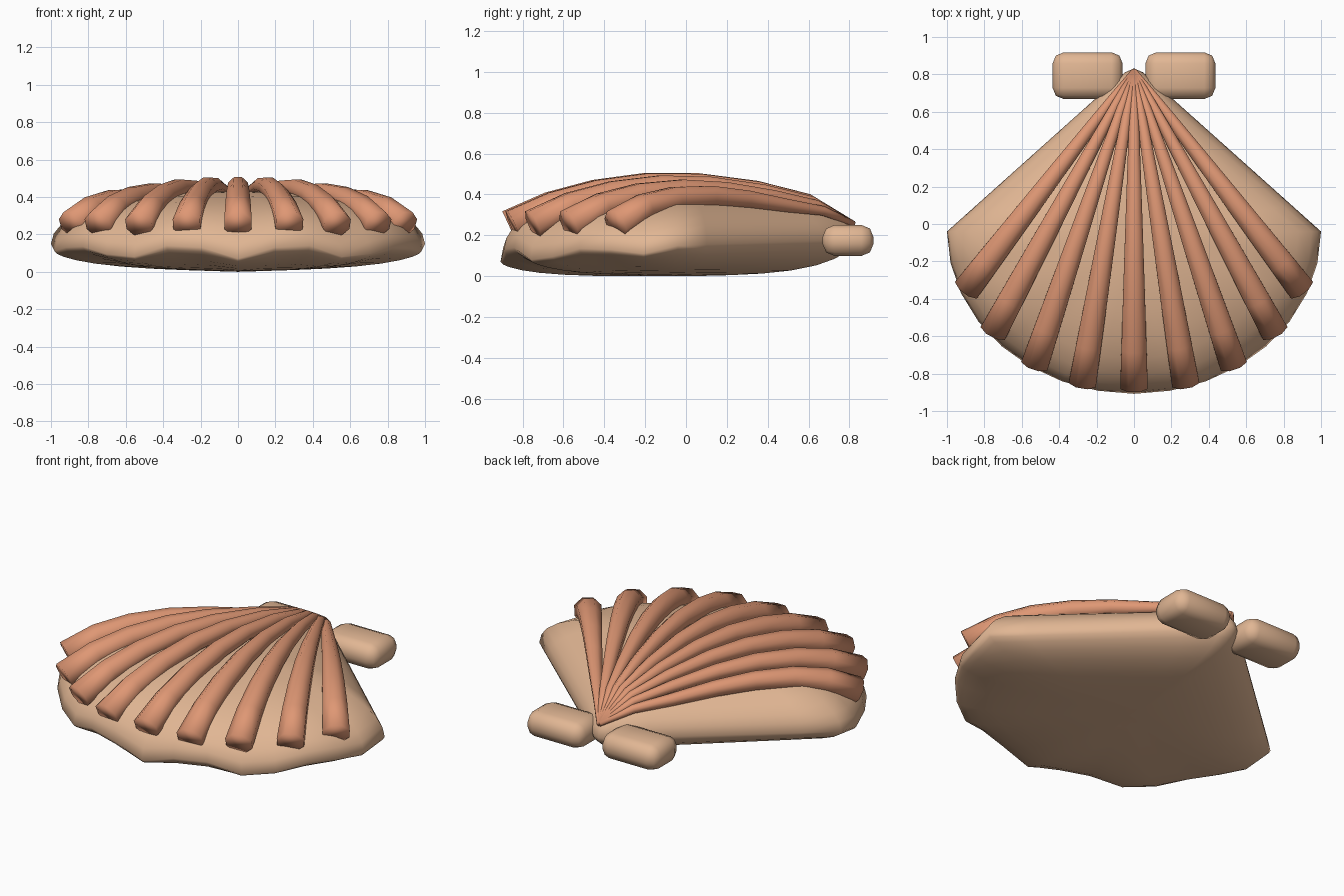
import bpy, bmesh, math
from mathutils import Vector

if "Cube" in bpy.data.objects:
    bpy.data.objects.remove(bpy.data.objects["Cube"])


def material(name, rgb):
    m = bpy.data.materials.new(name)
    m.diffuse_color = (*rgb, 1)
    m.use_nodes = True
    m.node_tree.nodes["Principled BSDF"].inputs["Base Color"].default_value = m.diffuse_color
    return m


TAN = material("shell tan", (0.755, 0.47, 0.295))
CORAL = material("rib coral", (0.735, 0.31, 0.175))


def finish(bm, name, mat, angle):
    bmesh.ops.recalc_face_normals(bm, faces=bm.faces)
    me = bpy.data.meshes.new(name)
    bm.to_mesh(me)
    bm.free()
    me.materials.append(mat)
    ob = bpy.data.objects.new(name, me)
    bpy.context.collection.objects.link(ob)
    bpy.ops.object.select_all(action='DESELECT')
    ob.select_set(True)
    bpy.context.view_layer.objects.active = ob
    bpy.ops.object.shade_smooth_by_angle(angle=math.radians(angle))
    return ob


def bridge(bm, a, b):
    n = len(a)
    for i in range(n):
        bm.faces.new((a[i], a[(i + 1) % n], b[(i + 1) % n], b[i]))


# Fan outline of the shell: wavy front arc, then straight sides to the hinge
wave = [0.07, 0.13, 0.14, 0.08, 0.095, 0.135, 0.13, 0.11, 0.15]
half = []
for j, z in enumerate(wave):
    a = math.radians(11.25 * j)
    half.append(Vector((math.sin(a), -0.04 - 0.868 * math.cos(a), z)))
for j in range(1, 7):
    half.append(Vector((1, -0.04, 0.15)).lerp(Vector((0.05, 0.81, 0.18)), j / 6))
outline = half + [Vector((0, 0.832, 0.18))] + [Vector((-p.x, p.y, p.z)) for p in reversed(half[1:])]

# Shell body: domed top and shallow underside meeting at the rim
bm = bmesh.new()
CY, TOP = -0.05, 0.43


def ring(k, top):
    verts = []
    for p in outline:
        x, y = p.x * k, CY + (p.y - CY) * k
        if top:
            pole, f = TOP, max(0, 1 - k ** 2.5) ** 0.5
        else:
            pole, f = 0.03 * abs(x) + 0.02 * max(0, y), max(0, 1 - k ** 4) ** 0.6
        verts.append(bm.verts.new((x, y, p.z + (pole - p.z) * f)))
    return verts


rim = ring(1, True)
for top in (True, False):
    prev = rim
    for k in (0.985, 0.95, 0.88, 0.78, 0.64, 0.48, 0.3, 0.14):
        cur = ring(k, top)
        bridge(bm, prev, cur)
        prev = cur
    c = bm.verts.new((0, CY, TOP if top else 0))
    for i in range(len(prev)):
        bm.faces.new((prev[i], prev[(i + 1) % len(prev)], c))
finish(bm, "shell_body", TAN, 60)

# Ribs: tapering arched bars; (position, height, lowering of the outer ribs)
profile = [(0, 0.257, 0), (0.13, 0.38, 0.06), (0.28, 0.435, 0.09), (0.45, 0.463, 0.085),
           (0.6, 0.457, 0.065), (0.75, 0.415, 0.035), (0.88, 0.35, 0.012), (1, 0.255, 0)]
ends = [(0, -0.87), (0.275, -0.85), (0.53, -0.75), (0.75, -0.575), (0.892, -0.345)]


def rib(ex, ey, drop, name):
    start, end = Vector((0, 0.82, 0)), Vector((ex, ey, 0))
    pts = [start.lerp(end, t) + Vector((0, 0, z - drop * d)) for t, z, d in profile]
    side = (end - start).normalized().cross(Vector((0, 0, 1)))
    bm = bmesh.new()
    rings = []
    for i, p in enumerate(pts):
        tan = (pts[min(i + 1, len(pts) - 1)] - pts[max(i - 1, 0)]).normalized()
        up = side.cross(tan)
        r = 0.014 + 0.061 * profile[i][0] ** 0.85
        angs = [math.radians(22.5 + 45 * s) for s in range(8)]
        rings.append([bm.verts.new(p + side * (1.06 * r * math.cos(a)) + up * (r * math.sin(a)))
                      for a in angs])
    for a, b in zip(rings, rings[1:]):
        bridge(bm, a, b)
    bm.faces.new(rings[0])
    bm.faces.new(rings[-1])
    finish(bm, name, CORAL, 179)


for i, (x, y) in enumerate(ends):
    for s in ((1, -1) if i else (1,)):
        rib(s * x, y, (i / 4) ** 2.3, f"rib_{i}_{'right' if s > 0 else 'left'}")

# Hinge ears: rounded blocks either side of the apex
for s, name in ((1, "hinge_ear_right"), (-1, "hinge_ear_left")):
    bm = bmesh.new()
    bmesh.ops.create_cube(bm, size=1)
    for v in bm.verts:
        v.co = Vector((s * 0.248 + v.co.x * 0.375, 0.793 + v.co.y * 0.25, 0.175 + v.co.z * 0.152))
    bmesh.ops.bevel(bm, geom=bm.edges[:], offset=0.06, segments=2, profile=0.5, affect='EDGES')
    finish(bm, name, TAN, 179)
